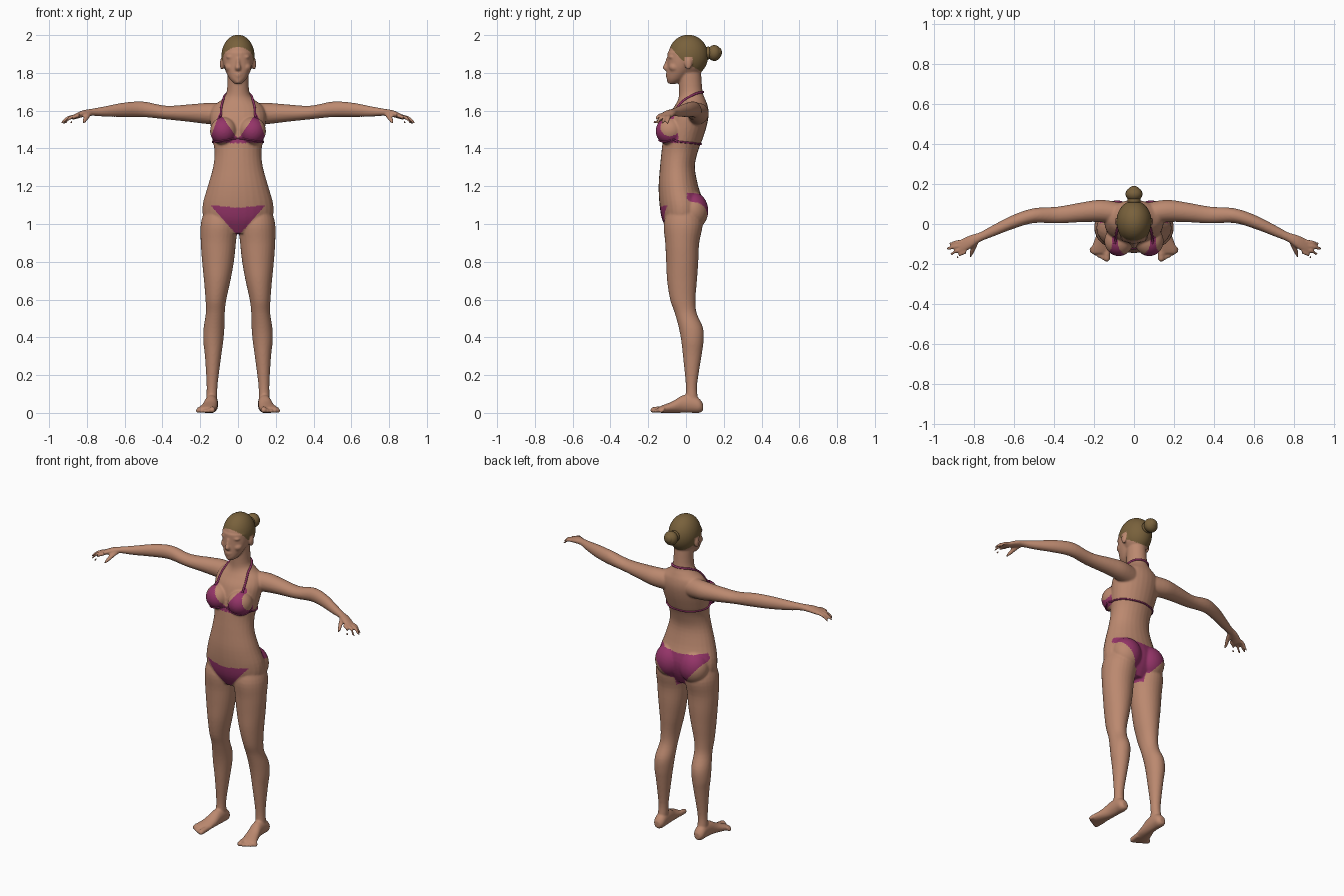
import bpy, bmesh, math
from mathutils import Vector, Matrix
from mathutils.bvhtree import BVHTree

cube = bpy.data.objects.get("Cube")
if cube:
    bpy.data.objects.remove(cube)


def material(name, rgb):
    m = bpy.data.materials.new(name)
    m.use_nodes = True
    m.diffuse_color = (*rgb, 1)
    m.node_tree.nodes["Principled BSDF"].inputs["Base Color"].default_value = (*rgb, 1)
    return m


SKIN = material("skin", (0.5, 0.25, 0.16))
HAIR = material("brown hair", (0.19, 0.12, 0.045))
CLOTH = material("magenta cloth", (0.3, 0.035, 0.14))


def spline(points, steps=4):
    """Smooth path through rows of any length."""
    pts = [Vector(p) for p in points]
    out = []
    for i in range(len(pts) - 1):
        a, b = pts[max(i - 1, 0)], pts[i]
        c, d = pts[i + 1], pts[min(i + 2, len(pts) - 1)]
        for k in range(steps):
            t = k / steps
            out.append(0.5 * (2 * b + (c - a) * t + (2 * a - 5 * b + 4 * c - d) * t ** 2
                              + (3 * b - a - 3 * c + d) * t ** 3))
    return out + [pts[-1]]


def loft(bm, rows, axis, side=1, sides=28):
    """Closed tube of ellipses; row = x, y, z and two half widths."""
    rings = []
    for x, y, z, a, b in spline(rows):
        ring = []
        for i in range(sides):
            t = math.tau * i / sides
            u, v = a * math.cos(t), b * math.sin(t)
            off = {"x": (0, u, v), "y": (u, 0, v), "z": (u, v, 0)}[axis]
            ring.append(bm.verts.new(((x + off[0]) * side, y + off[1], z + off[2])))
        rings.append(ring)
    for r, s in zip(rings, rings[1:]):
        for i in range(sides):
            j = (i + 1) % sides
            bm.faces.new((r[i], r[j], s[j], s[i]))
    bm.faces.new(rings[0])
    bm.faces.new(rings[-1])


def ball(bm, centre, radii, side=1):
    x, y, z = centre
    m = Matrix.Translation((x * side, y, z)) @ Matrix.Diagonal((*radii, 1))
    bmesh.ops.create_uvsphere(bm, u_segments=32, v_segments=20, radius=1, matrix=m)


def add_object(name, mesh, *mats):
    ob = bpy.data.objects.new(name, mesh)
    bpy.context.collection.objects.link(ob)
    for m in mats:
        mesh.materials.append(m)
    mesh.shade_smooth()
    return ob


bm = bmesh.new()

# Trunk and neck: height, front, back, half width
trunk = [(.95, -.09, .05, .09), (1.02, -.125, .085, .175), (1.1, -.14, .095, .187),
         (1.2, -.145, .065, .16), (1.3, -.138, .047, .132), (1.38, -.13, .062, .124),
         (1.45, -.122, .088, .135), (1.52, -.11, .11, .145), (1.58, -.09, .12, .148),
         (1.625, -.06, .115, .13), (1.66, -.042, .102, .085), (1.7, -.037, .088, .06),
         (1.8, -.04, .08, .055)]
loft(bm, [(0, (f + b) / 2, z, w, (b - f) / 2) for z, f, b, w in trunk], "z")

# Head, jaw, nose and lips
ball(bm, (0, .012, 1.89), (.088, .106, .112))
loft(bm, [(0, -.072, 1.742, .018, .02), (0, -.056, 1.765, .042, .046),
          (0, -.036, 1.805, .064, .066), (0, -.02, 1.85, .078, .08),
          (0, -.002, 1.91, .084, .096)], "z")
loft(bm, [(0, -.094, 1.88, .008, .01), (0, -.1, 1.85, .01, .014),
          (0, -.106, 1.826, .016, .017), (0, -.098, 1.81, .012, .01)], "z")
ball(bm, (0, -.096, 1.793), (.022, .012, .007))
ball(bm, (0, -.094, 1.782), (.019, .013, .007))
ball(bm, (0, -.08, 1.755), (.02, .021, .014))

legs = [(.1, -.015, 1.08, .075, .08), (.1, -.015, 1, .097, .103), (.104, -.02, .9, .093, .09),
        (.106, -.02, .8, .084, .085), (.11, -.021, .7, .07, .079), (.117, -.017, .6, .055, .067),
        (.12, -.002, .53, .05, .058), (.127, .026, .45, .055, .064), (.131, .034, .38, .053, .059),
        (.132, .033, .3, .043, .049), (.137, .029, .15, .029, .03), (.139, .03, .08, .029, .032),
        (.14, .03, .03, .028, .03)]
foot = [(.14, .09, .03, .018, .02), (.14, .07, .038, .033, .038), (.14, .03, .048, .035, .048),
        (.143, -.02, .046, .036, .046), (.152, -.07, .031, .042, .031),
        (.166, -.125, .02, .049, .02), (.17, -.148, .016, .044, .014)]
arm = [(.06, .05, 1.58, .055, .06), (.16, .065, 1.585, .056, .056), (.25, .06, 1.587, .05, .047),
       (.38, .045, 1.59, .042, .036), (.5, .042, 1.607, .037, .041), (.6, .012, 1.605, .035, .038),
       (.7, -.032, 1.596, .029, .028), (.77, -.065, 1.592, .024, .019),
       (.82, -.09, 1.584, .034, .018), (.865, -.112, 1.568, .035, .014), (.875, -.115, 1.564, .03, .01)]
finger_tips = [(.925, -.098), (.937, -.122), (.92, -.148), (.89, -.166)]

for s in (-1, 1):
    # Face details and ears
    ball(bm, (.033, -.076, 1.884), (.03, .017, .01), s)
    ball(bm, (.033, -.076, 1.86), (.016, .013, .008), s)
    ball(bm, (.042, -.06, 1.83), (.028, .03, .025), s)
    ball(bm, (.086, .012, 1.848), (.01, .019, .032), s)
    # Chest and seat
    ball(bm, (.076, -.085, 1.492), (.072, .076, .074), s)
    ball(bm, (.085, .035, 1.07), (.09, .083, .1), s)
    # Limbs
    loft(bm, legs, "z", s)
    loft(bm, foot, "y", s)
    loft(bm, arm, "x", s)
    # Toes, big toe on the inner side
    for i in range(5):
        r = .0165 if i == 0 else .0115
        x, tip = .136 + .019 * i, -.188 + .007 * i + .002 * i * i / 2
        loft(bm, [(x - .004, -.115, .02, r, r), (x, tip + .02, r, r, r * .95),
                  (x, tip + .006, r * .9, r * .9, r * .8), (x, tip, r * .8, r * .4, r * .4)],
             "y", s, 14)
    # Fingers and thumb
    for i, (x, y) in enumerate(finger_tips):
        ky = -.086 - .018 * i
        loft(bm, [(.84, ky, 1.575, .01, .01), ((.84 + x) / 2 + .01, (ky + y) / 2, 1.562, .0105, .0105),
                  (x - .012, y, 1.543, .009, .009), (x, y, 1.533, .005, .005)], "x", s, 14)
    loft(bm, [(.785, -.08, 1.585, .014, .012), (.8, -.115, 1.568, .014, .013),
              (.812, -.145, 1.547, .011, .011), (.818, -.165, 1.535, .006, .006)], "y", s, 14)

# Fuse everything into one smooth skin
bmesh.ops.recalc_face_normals(bm, faces=bm.faces)
raw = bpy.data.meshes.new("raw_body")
bm.to_mesh(raw)
bm.free()
helper = add_object("body_helper", raw)
remesh = helper.modifiers.new("fuse", "REMESH")
remesh.mode, remesh.voxel_size = "VOXEL", .0055
relax = helper.modifiers.new("relax", "SMOOTH")
relax.factor, relax.iterations = .5, 6
graph = bpy.context.evaluated_depsgraph_get()
skin = bpy.data.meshes.new_from_object(helper.evaluated_get(graph))
bpy.data.objects.remove(helper)
skin.name = "body"
for v in skin.vertices:
    v.co.z = max(v.co.z, 0)
skin.materials.clear()
body = add_object("body", skin, SKIN, HAIR, CLOTH)


def is_hair(x, y, z):
    line = 1.855 - .6 * y if y > -.02 else 1.867 - 1.1 * (y + .02)
    ear = x > .083 and z < 1.885 and abs(y - .012) < .022
    return z > max(line, 1.78) and not ear


def is_cloth(x, y, z):
    if x > .2:
        return False
    if y < -.04 and 1.43 < z < 1.6:                       # top
        inner = .005 + (z - 1.455) * .69
        outer = .155 - (z - 1.43) * .36
        return inner < x < outer
    if y < -.03:                                          # brief, front
        return .935 + 1.13 * x < z < 1.085 + .1 * x
    if y > .005 and z > .98:                              # brief, back
        return .95 + 1.25 * max(0, x - .03) < z < 1.15 + .1 * x
    return x < .035 and .93 < z < 1.1 and y < .1          # brief, between the legs


for p in skin.polygons:
    x, y, z = abs(p.center.x), p.center.y, p.center.z
    p.material_index = 1 if is_hair(x, y, z) else 2 if is_cloth(x, y, z) else 0

# Straps laid on the skin
surface = BVHTree.FromPolygons([v.co for v in skin.vertices], [p.vertices[:] for p in skin.polygons])


def strap(name, points, radius):
    curve = bpy.data.curves.new(name, "CURVE")
    curve.dimensions, curve.bevel_depth, curve.bevel_resolution = "3D", radius, 2
    path = spline(points, 8)
    line = curve.splines.new("POLY")
    line.points.add(len(path) - 1)
    for pt, co in zip(line.points, path):
        spot, normal = surface.find_nearest(co)[:2]
        pt.co = (*(spot + normal * radius * .4), 1)
    ob = bpy.data.objects.new(name, curve)
    bpy.context.collection.objects.link(ob)
    curve.materials.append(CLOTH)


def mirrored(half):
    """Continue a path that ends on the centre line to the other side."""
    return half + [(-x, y, z) for x, y, z in half[-2::-1]]


strap("neck_strap", mirrored([(.1, -.1, 1.575), (.095, -.06, 1.62), (.08, -.01, 1.66),
                              (.065, .05, 1.69), (0, .1, 1.7)]), .006)
strap("back_strap", mirrored([(.14, -.07, 1.438), (.145, -.01, 1.43), (.12, .05, 1.422),
                              (.06, .09, 1.415), (0, .1, 1.415)]), .005)
strap("under_strap", mirrored([(.14, -.08, 1.438), (.08, -.15, 1.434), (.02, -.13, 1.45),
                               (0, -.12, 1.455)]), .004)

# Hair bun with its tie
bm = bmesh.new()
ball(bm, (0, .15, 1.905), (.042, .036, .042))
loft(bm, [(0, .1, 1.905, .026, .026), (0, .112, 1.905, .033, .033),
          (0, .122, 1.905, .033, .033), (0, .132, 1.905, .026, .026)], "y")
ball(bm, (0, .172, 1.908), (.027, .018, .027))
bmesh.ops.recalc_face_normals(bm, faces=bm.faces)
bun = bpy.data.meshes.new("hair_bun")
bm.to_mesh(bun)
bm.free()
add_object("hair_bun", bun, HAIR)
